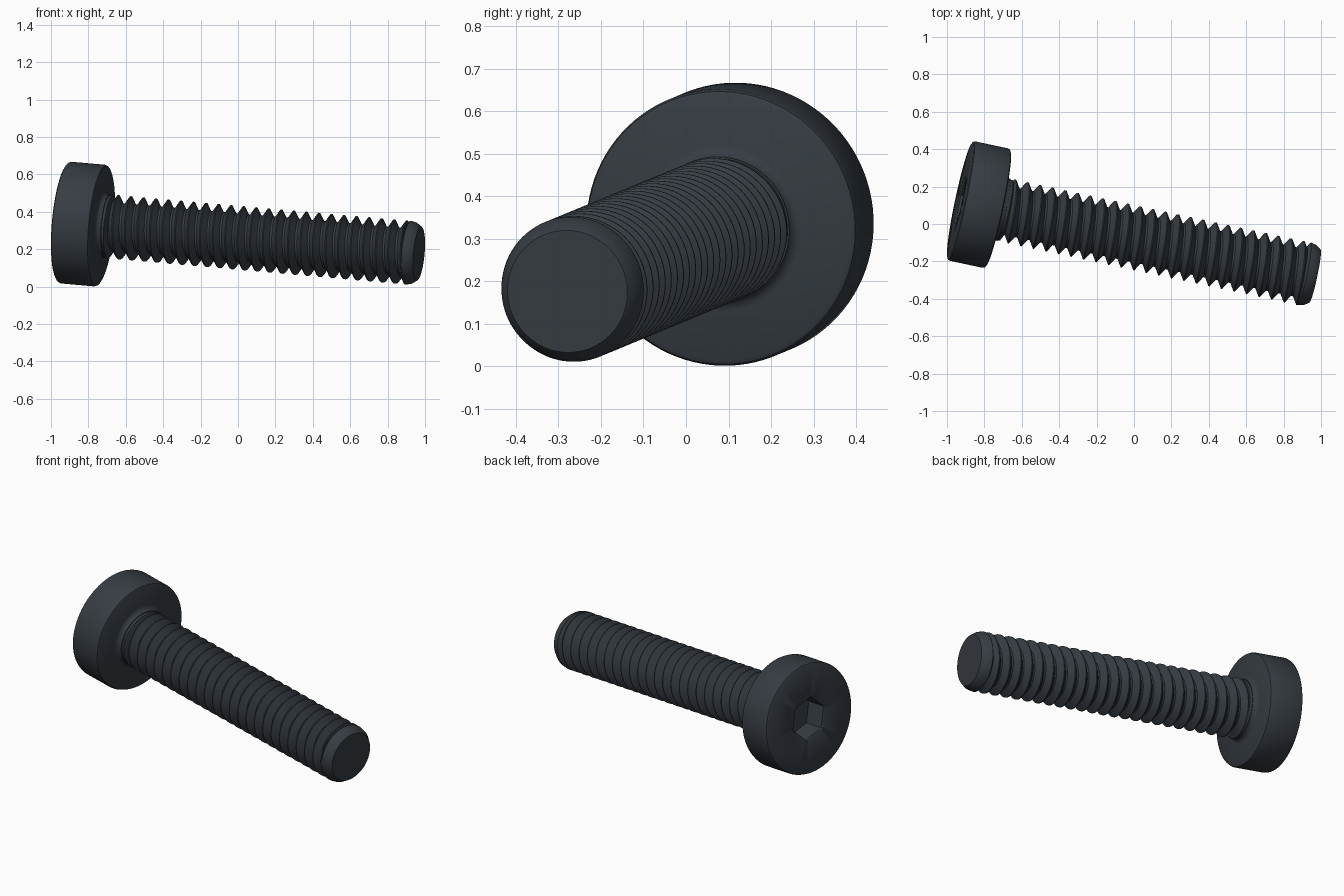
import bpy, bmesh
from math import pi, cos, sin, floor
from mathutils import Matrix, Vector

if "Cube" in bpy.data.objects:
    bpy.data.objects.remove(bpy.data.objects["Cube"], do_unlink=True)

# Single dark steel colour
steel = bpy.data.materials.new("dark_steel")
steel.use_nodes = True
COLOUR = (0.037, 0.046, 0.056, 1)
steel.diffuse_color = COLOUR
steel.node_tree.nodes["Principled BSDF"].inputs["Base Color"].default_value = COLOUR

# Screw frame: local z runs from the underside of the head to the tip
axis = Vector((1, -0.213, -0.088)).normalized()
up = (Vector((0, 0, 1)) - axis * axis.z).normalized()
side = up.cross(axis)
FRAME = Matrix((side, up, axis)).transposed().to_4x4()
FRAME.translation = (-0.727, 0.082, 0.3255)

SIDES = 96
START = 0.75          # angle of one socket corner
PITCH = 0.0688
MAJOR, MINOR = 0.171, 0.13
LENGTH = 1.739
HEAD = 0.208


def finish(name, bm):
    """Turn a bmesh into a placed, smooth shaded object."""
    bmesh.ops.remove_doubles(bm, verts=bm.verts, dist=1e-5)
    bmesh.ops.recalc_face_normals(bm, faces=bm.faces)
    mesh = bpy.data.meshes.new(name)
    bm.to_mesh(mesh)
    bm.free()
    mesh.materials.append(steel)
    obj = bpy.data.objects.new(name, mesh)
    bpy.context.collection.objects.link(obj)
    obj.matrix_world = FRAME
    bpy.ops.object.select_all(action='DESELECT')
    obj.select_set(True)
    bpy.context.view_layer.objects.active = obj
    bpy.ops.object.shade_smooth_by_angle(angle=pi / 6)


def hex_radius(corner, angle):
    """Distance from the centre to a hexagon's edge."""
    a = (angle - START) % (pi / 3) - pi / 6
    return corner * cos(pi / 6) / cos(a)


def lathe(name, profile):
    """Revolve (radius, height, is_hexagon) points and cap both ends."""
    bm = bmesh.new()
    rings = []
    for radius, z, is_hex in profile:
        ring = []
        for i in range(SIDES):
            a = START + 2 * pi * i / SIDES
            r = hex_radius(radius, a + 1e-6) if is_hex else radius
            ring.append(bm.verts.new((r * cos(a), r * sin(a), z)))
        rings.append(ring)
    for low, high in zip(rings, rings[1:]):
        for i in range(SIDES):
            j = (i + 1) % SIDES
            bm.faces.new((low[i], low[j], high[j], high[i]))
    bm.faces.new(rings[0])
    bm.faces.new(rings[-1])
    finish(name, bm)


# Head with countersunk hexagon socket, rounded rims and neck fillet
lathe("head", [
    (0.125, 0.13 - HEAD, True), (0.125, 0.008 - HEAD, True),
    (0.13, -HEAD, False), (0.314, -HEAD, False),
    (0.323, 0.005 - HEAD, False), (0.3265, 0.015 - HEAD, False),
    (0.3265, -0.016, False), (0.322, -0.005, False), (0.312, 0, False),
    (0.195, 0, False), (0.182, 0.004, False), (0.172, 0.013, False),
    (0.167, 0.027, False), (0.165, 0.045, False), (0.13, 0.06, False)])

# Chamfered tip
lathe("tip", [
    (0.13, LENGTH - 0.085, False), (MAJOR, LENGTH - 0.058, False),
    (0.165, LENGTH - 0.03, False), (0.147, LENGTH - 0.003, False),
    (0.144, LENGTH, False)])

# Right-hand helical thread: each column is the tooth profile, shifted by its angle
TOOTH = [(0, MAJOR), (0.08, MAJOR), (0.46, MINOR), (0.62, MINOR)]
FIRST, LAST = 0.03, LENGTH - 0.06
crest = 1.658 - PITCH / 4
phase = crest - PITCH * (floor(crest / PITCH) + 2) - 0.04 * PITCH
turns = int(LENGTH / PITCH) + 4

bm = bmesh.new()
columns = []
for i in range(SIDES + 1):
    a = 2 * pi * i / SIDES
    column = []
    for k in range(turns):
        for offset, r in TOOTH:
            z = phase + PITCH * (k + offset + i / SIDES)
            z = min(max(z, FIRST), LAST)
            column.append(bm.verts.new((r * cos(a), r * sin(a), z)))
    columns.append(column)
for left, right in zip(columns, columns[1:]):
    for k in range(len(left) - 1):
        bm.faces.new((left[k], right[k], right[k + 1], left[k + 1]))
finish("threaded_shank", bm)
